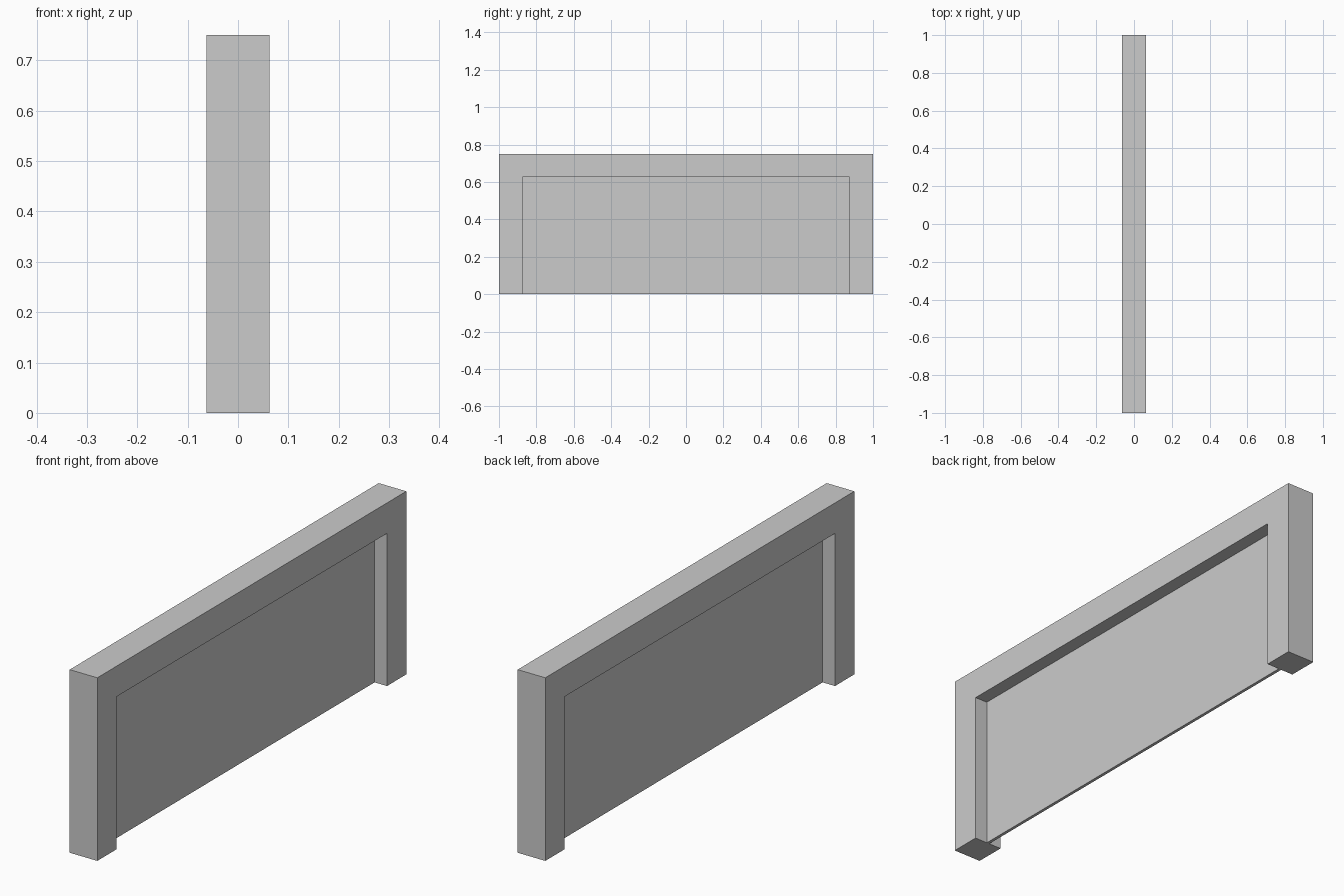
import bpy, bmesh
from mathutils import Vector

if "Cube" in bpy.data.objects:
    bpy.data.objects.remove(bpy.data.objects["Cube"])


def extruded(name, outline, depth):
    """Extrude a (y, z) outline symmetrically along x."""
    bm = bmesh.new()
    face = bm.faces.new([bm.verts.new((-depth / 2, y, z)) for y, z in outline])
    ext = bmesh.ops.extrude_face_region(bm, geom=[face], use_keep_orig=True)
    verts = [g for g in ext["geom"] if isinstance(g, bmesh.types.BMVert)]
    bmesh.ops.translate(bm, verts=verts, vec=Vector((depth, 0, 0)))
    bmesh.ops.recalc_face_normals(bm, faces=bm.faces)
    mesh = bpy.data.meshes.new(name)
    bm.to_mesh(mesh)
    bm.free()
    obj = bpy.data.objects.new(name, mesh)
    bpy.context.collection.objects.link(obj)
    return obj


half_len, height, bar, thick = 1.0, 0.75, 0.125, 0.125
inner, inner_top = half_len - bar, height - bar

# Frame: two posts joined by a top rail
half = [(inner, inner_top), (inner, 0), (half_len, 0), (half_len, height)]
extruded("frame", half + [(-y, z) for y, z in reversed(half)], thick)

# Thin infill panel centred in the frame
extruded("panel", [(-inner, 0), (inner, 0), (inner, inner_top), (-inner, inner_top)], 0.0125)
